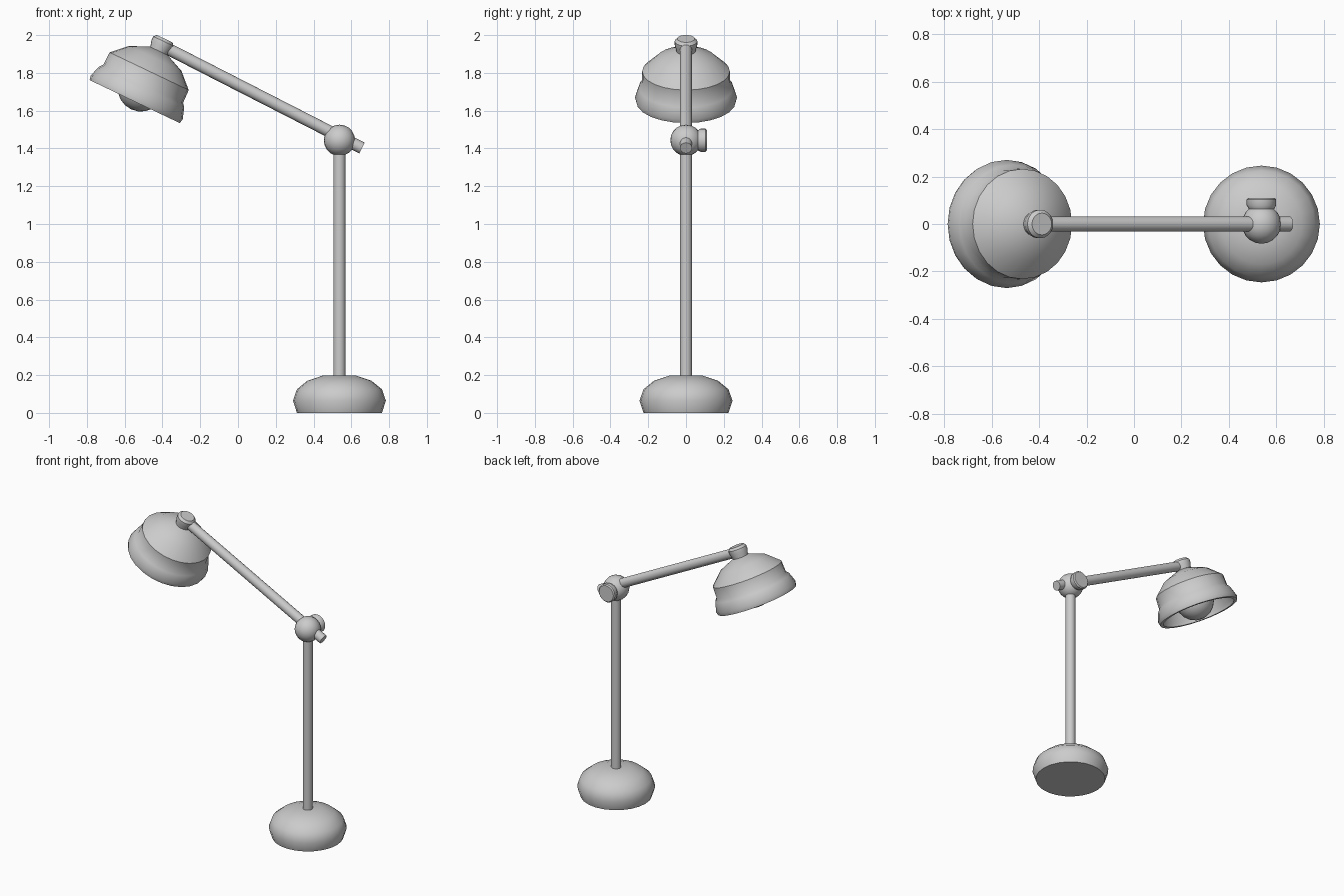
import bpy, bmesh, math
from mathutils import Matrix, Vector

if "Cube" in bpy.data.objects:
    bpy.data.objects.remove(bpy.data.objects["Cube"])


def lathe(name, profile, origin, axis=(0, 0, 1), sides=24, angle=40):
    """Revolve (radius, height) points around an axis; radius 0 makes a pole."""
    bm = bmesh.new()
    rings = []
    for r, h in profile:
        if r == 0:
            rings.append([bm.verts.new((0, 0, h))])
        else:
            rings.append([bm.verts.new((r * math.cos(2 * math.pi * i / sides),
                                        r * math.sin(2 * math.pi * i / sides), h))
                          for i in range(sides)])
    for a, b in zip(rings, rings[1:]):
        for i in range(sides):
            j = (i + 1) % sides
            if len(a) == 1:
                bm.faces.new((a[0], b[j], b[i]))
            elif len(b) == 1:
                bm.faces.new((a[i], a[j], b[0]))
            else:
                bm.faces.new((a[i], a[j], b[j], b[i]))
    # close open ends
    for ring in (rings[0], rings[-1]):
        if len(ring) > 1:
            bm.faces.new(ring)
    bmesh.ops.recalc_face_normals(bm, faces=bm.faces)
    rot = Vector((0, 0, 1)).rotation_difference(Vector(axis)).to_matrix().to_4x4()
    mesh = bpy.data.meshes.new(name)
    bm.to_mesh(mesh)
    bm.free()
    ob = bpy.data.objects.new(name, mesh)
    bpy.context.collection.objects.link(ob)
    ob.matrix_world = Matrix.Translation(origin) @ rot
    bpy.ops.object.select_all(action='DESELECT')
    ob.select_set(True)
    bpy.context.view_layer.objects.active = ob
    bpy.ops.object.shade_smooth_by_angle(angle=math.radians(angle))
    return ob


def rod(name, start, end, radius):
    d = Vector(end) - Vector(start)
    return lathe(name, [(radius, 0), (radius, d.length)], start, d, sides=16)


def ball(name, radius, origin, axis, sides=20, steps=10):
    pts = [(radius * math.sin(math.pi * i / steps), -radius * math.cos(math.pi * i / steps))
           for i in range(1, steps)]
    return lathe(name, [(0, -radius)] + pts + [(0, radius)], origin, axis, sides)


PX = 0.537
JOINT = Vector((PX, 0, 1.443))

# Weighted base and upright pole
lathe("base", [(0.225, 0), (0.246, 0.065), (0.225, 0.125), (0.17, 0.17), (0.09, 0.197)],
      (PX, 0, 0))
rod("pole", (PX, 0, 0.18), (PX, 0, 1.42), 0.032)

# Swivel joint with its tightening knob on the back
ball("joint_ball", 0.083, JOINT, (0, 1, 0))
lathe("joint_knob", [(0.045, 0.04), (0.056, 0.068), (0.062, 0.078), (0.062, 0.103), (0.055, 0.11)],
      JOINT, (0, 1, 0), 20)

# Sloping arm, poking out past the joint
rod("arm", (0.656, 0, 1.402), (-0.38, 0, 1.932), 0.032)

# Tilted lamp head: shade shell, neck cap and bulb share one axis
RIM = Vector((-0.547, 0, 1.648))
TILT = Vector((0.43, 0, 0.902))
lathe("shade", [(0, 0.275), (0.14, 0.235), (0.212, 0.17), (0.216, 0.10), (0.243, 0.024), (0.243, 0),
                (0.264, 0), (0.27, 0.024), (0.25, 0.085), (0.234, 0.105), (0.232, 0.178),
                (0.154, 0.253), (0.052, 0.297), (0, 0.297)], RIM, TILT)
lathe("shade_cap", [(0.05, 0.28), (0.052, 0.305), (0.06, 0.332), (0.06, 0.354), (0.046, 0.369)],
      RIM, TILT, 20)
ball("bulb", 0.125, RIM + TILT * 0.08, TILT)
